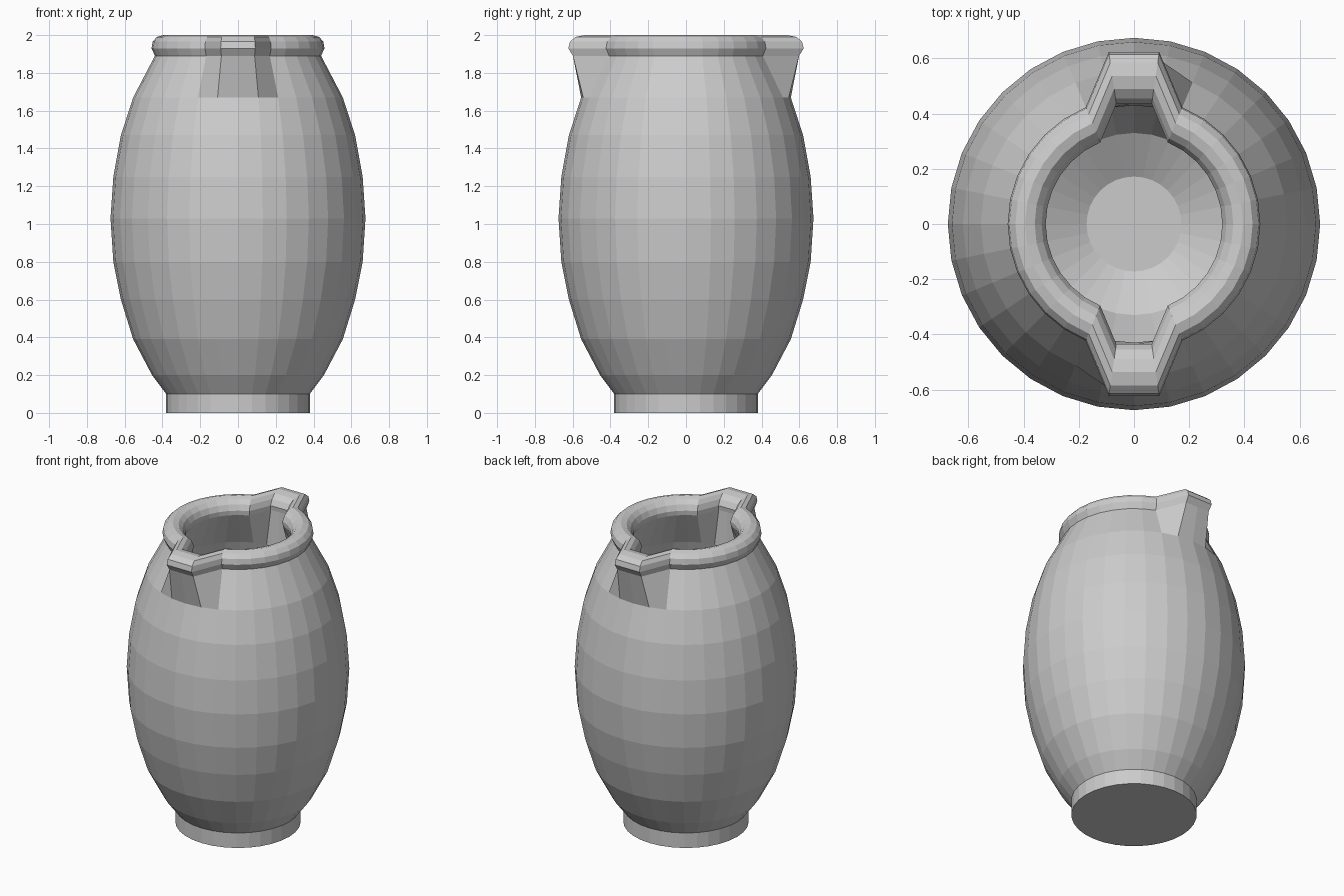
import bpy, bmesh, math

cube = bpy.data.objects.get("Cube")
if cube:
    bpy.data.objects.remove(cube)

SIDES = 32

# One glaze colour
clay = bpy.data.materials.new("grey_clay")
clay.use_nodes = True
colour = (0.6, 0.6, 0.6, 1)
clay.diffuse_color = colour
clay.node_tree.nodes["Principled BSDF"].inputs["Base Color"].default_value = colour

# Profiles as (radius, height)
outer_wall = [(.38, 0), (.38, .1), (.455, .2), (.555, .39), (.62, .6), (.66, .8),
              (.675, 1.03), (.66, 1.25), (.62, 1.47), (.555, 1.67)]
rim = [(.44, 1.89), (.458, 1.93), (.452, 1.965), (.43, 1.99), (.395, 2),
       (.36, 1.99), (.335, 1.965), (.32, 1.93), (.322, 1.9)]
inner_wall = [(.43, 1.67), (.49, 1.47), (.53, 1.25), (.545, 1.03), (.53, .8),
              (.49, .6), (.43, .4), (.33, .22), (.172, .13)]


def ring(bm, radius, z, spouted):
    """One ring; on the rim the points nearest front and back push out as spouts."""
    verts = []
    for i in range(SIDES):
        a = 2 * math.pi * i / SIDES
        x, y = radius * math.cos(a), radius * math.sin(a)
        step = (i + SIDES // 4) % (SIDES // 2)
        if spouted and step in (0, 1, SIDES // 2 - 1):
            x = math.copysign(.2 * radius, x) if step else 0
            y = math.copysign(1.36 * radius, y)
        verts.append(bm.verts.new((x, y, z)))
    return verts


# Jar body, rolled rim with two spouts, and hollow inside
bm = bmesh.new()
rings = [ring(bm, r, z, False) for r, z in outer_wall]
rings += [ring(bm, r, z, True) for r, z in rim]
rings += [ring(bm, r, z, False) for r, z in inner_wall]
for low, high in zip(rings, rings[1:]):
    for i in range(SIDES):
        j = (i + 1) % SIDES
        bm.faces.new((low[i], low[j], high[j], high[i]))
bm.faces.new(rings[0][::-1])
bm.faces.new(rings[-1])
bmesh.ops.recalc_face_normals(bm, faces=bm.faces)

mesh = bpy.data.meshes.new("jar")
bm.to_mesh(mesh)
bm.free()
mesh.materials.append(clay)
jar = bpy.data.objects.new("two_spouted_jar", mesh)
bpy.context.collection.objects.link(jar)
